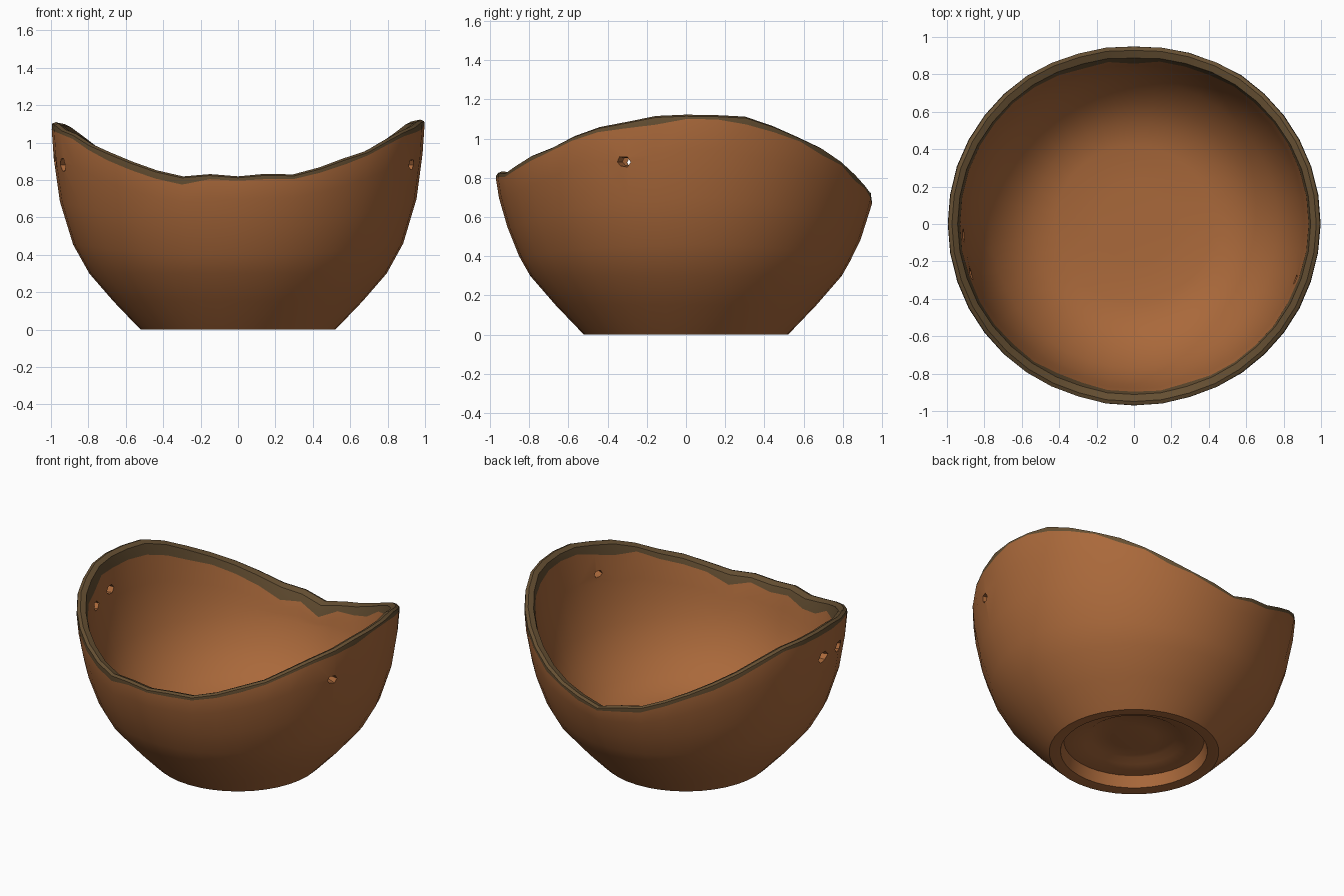
import bpy, bmesh, math, random
from mathutils import Matrix

random.seed(4)
cube = bpy.data.objects.get("Cube")
if cube:
    bpy.data.objects.remove(cube)

SEGMENTS = 40


def make_material(name, color):
    mat = bpy.data.materials.new(name)
    mat.use_nodes = True
    mat.diffuse_color = color
    mat.node_tree.nodes["Principled BSDF"].inputs["Base Color"].default_value = color
    return mat


clay = make_material("terracotta", (0.40, 0.14, 0.043, 1))
worn = make_material("worn rim", (0.13, 0.078, 0.032, 1))


def lookup(table, key):
    """Linear interpolation in a sorted list of pairs."""
    if key <= table[0][0]:
        return table[0][1]
    for (a, u), (b, v) in zip(table, table[1:]):
        if key <= b:
            return u + (v - u) * (key - a) / (b - a)
    return table[-1][1]


# Rim height by bearing: low front and back, high sides
RIM = [(-90, .82), (-72, .835), (-60, .88), (-50, .93), (-38, 1.0), (-25, 1.07), (-8, 1.12),
       (6, 1.13), (22, 1.10), (38, 1.0), (52, .9), (70, .77), (90, .69)]
# Wall radius by height
OUTER = [(0, .52), (.03, .55), (.15, .665), (.3, .795), (.45, .88), (.67, .95), (.87, .982), (1.13, 1.0)]
INNER = [(.17, .42), (.2, .54), (.27, .65), (.4, .77), (.55, .84), (.7, .885), (.85, .912), (1.13, .94)]
# Recessed underside, as radius and height, from the centre outwards
FOOT = [(.14, .10), (.26, .11), (.30, .085), (.43, .08), (.45, .005), (.50, 0)]


def rim_height(angle):
    bearing = math.degrees(math.asin(math.sin(angle)))
    return lookup(RIM, bearing) - (.015 if math.cos(angle) < -.3 else 0)


def build_column(angle):
    """Section of the bowl at one bearing, from under the foot to the floor."""
    top = rim_height(angle) + random.uniform(-.006, .006)
    outer_band = top - random.uniform(.02, .045)
    inner_band = top - random.uniform(.04, .085) - .03 * max(0, -math.cos(angle))
    lower = [z for z, r in OUTER if z < .4]
    points = list(FOOT)
    points += [(lookup(OUTER, z), z) for z in lower]
    for t in (.2, .5, .8):
        z = .3 + (outer_band - .3) * t
        points.append((lookup(OUTER, z), z))
    points.append((lookup(OUTER, outer_band), outer_band))
    first_worn = len(points) - 1
    points.append((lookup(OUTER, top) - .005, top - .008))
    points.append((lookup(OUTER, top) - .025, top))
    points.append((lookup(INNER, top) + .005, top - .015))
    points.append((lookup(INNER, inner_band), inner_band))
    last_worn = len(points) - 1
    for t in (.6, .3):
        z = .55 + (inner_band - .55) * t
        points.append((lookup(INNER, z), z))
    points += [(r, z) for z, r in reversed(INNER) if z < .56]
    points.append((.2, .165))
    return points, first_worn, last_worn


# Bowl
bm = bmesh.new()
columns = []
for i in range(SEGMENTS):
    a = math.tau * i / SEGMENTS
    points, first_worn, last_worn = build_column(a)
    columns.append([bm.verts.new((r * math.cos(a), r * math.sin(a), z)) for r, z in points])
under_centre = bm.verts.new((0, 0, .095))
floor_centre = bm.verts.new((0, 0, .163))
for i, here in enumerate(columns):
    there = columns[(i + 1) % SEGMENTS]
    for j in range(len(here) - 1):
        face = bm.faces.new((here[j], there[j], there[j + 1], here[j + 1]))
        face.material_index = int(first_worn <= j < last_worn)
    bm.faces.new((under_centre, there[0], here[0]))
    bm.faces.new((floor_centre, here[-1], there[-1]))
bmesh.ops.recalc_face_normals(bm, faces=bm.faces)
mesh = bpy.data.meshes.new("bowl")
bm.to_mesh(mesh)
bm.free()
mesh.materials.append(clay)
mesh.materials.append(worn)
bowl = bpy.data.objects.new("bowl", mesh)
bpy.context.collection.objects.link(bowl)
bpy.context.view_layer.objects.active = bowl
bowl.select_set(True)


def cut_hole(degrees, z, size):
    """Punch a ragged, tapered hole through the wall."""
    a = math.radians(degrees)
    cutter_bm = bmesh.new()
    bmesh.ops.create_cone(cutter_bm, cap_ends=True, segments=6, radius1=size * .4,
                          radius2=size * 1.3, depth=.3)
    for v in cutter_bm.verts:
        v.co.x *= random.uniform(.5, .8)
        v.co.y *= random.uniform(.8, 1.2)
    place = (Matrix.Translation((.93 * math.cos(a), .93 * math.sin(a), z))
             @ Matrix.Rotation(a, 4, 'Z') @ Matrix.Rotation(math.pi / 2, 4, 'Y'))
    cutter_bm.transform(place)
    cutter_mesh = bpy.data.meshes.new("hole_cutter")
    cutter_bm.to_mesh(cutter_mesh)
    cutter_bm.free()
    cutter_mesh.materials.append(clay)
    cutter = bpy.data.objects.new("hole_cutter", cutter_mesh)
    cutter.hide_render = True
    bpy.context.collection.objects.link(cutter)
    mod = bowl.modifiers.new("hole", 'BOOLEAN')
    mod.operation = 'DIFFERENCE'
    mod.solver = 'EXACT'
    mod.object = cutter
    bpy.ops.object.modifier_apply(modifier=mod.name)
    bpy.data.objects.remove(cutter)


# Wall holes near the two high sides
cut_hole(-19, .88, .04)
cut_hole(184, .90, .05)
cut_hole(197, .88, .05)

bpy.ops.object.shade_smooth_by_angle(angle=math.radians(40))
